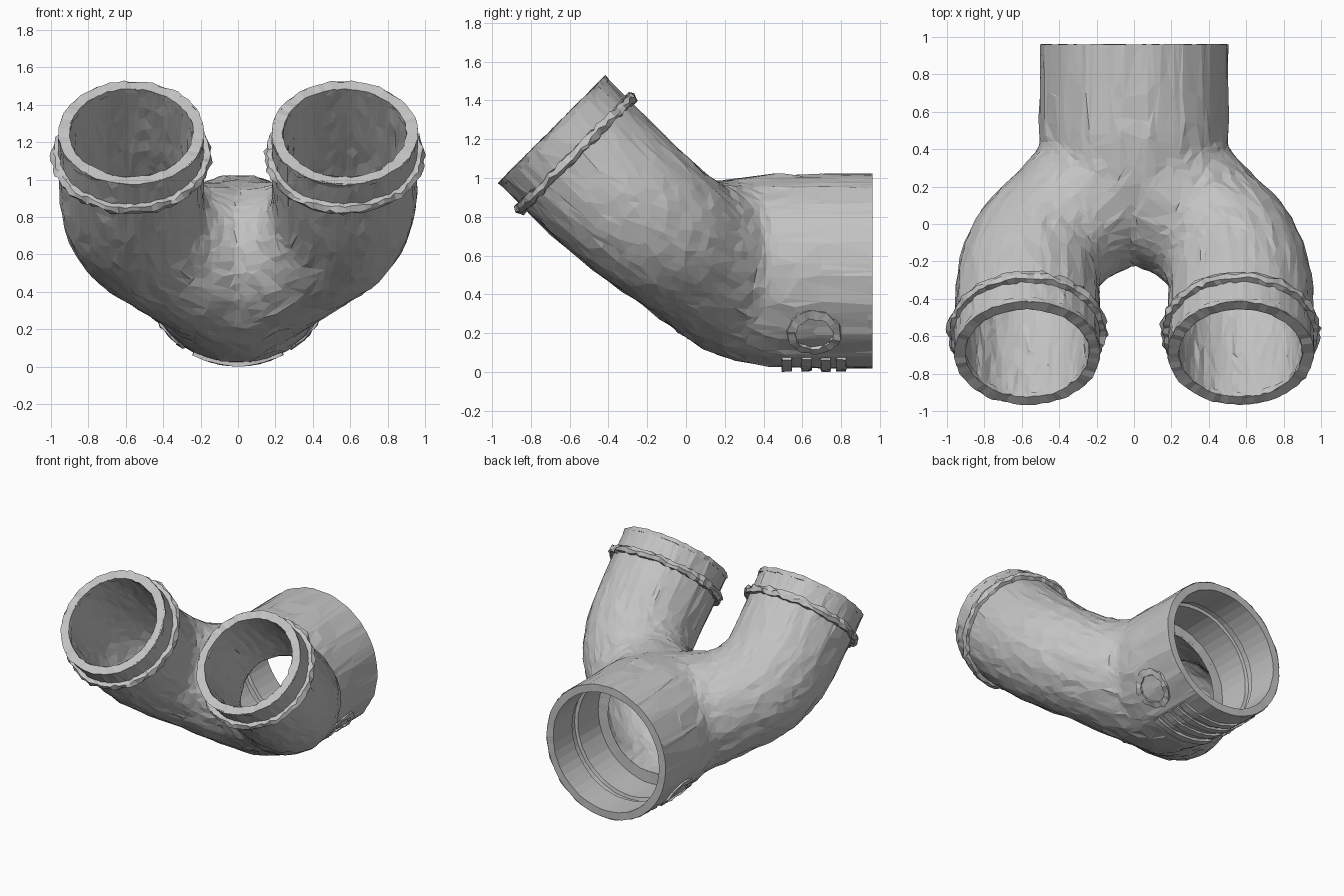
import bpy, bmesh, math, random
from mathutils import Matrix, Vector

random.seed(4)
cube = bpy.data.objects.get("Cube")
if cube:
    bpy.data.objects.remove(cube)

grey = bpy.data.materials.new("pipe_grey")
grey.use_nodes = True
COLOUR = (0.55, 0.55, 0.55, 1)
grey.diffuse_color = COLOUR
grey.node_tree.nodes["Principled BSDF"].inputs["Base Color"].default_value = COLOUR

# centre line of one branch: x, y, z, radius
PATH = [(0, 1.1, .52, .508), (0, .7, .52, .508), (0, .45, .525, .505), (.05, .29, .54, .48),
        (.2, .14, .58, .42), (.375, 0, .645, .373), (.51, -.14, .74, .378),
        (.565, -.3, .87, .388), (.57, -.45, 1.01, .392), (.57, -.9, 1.46, .392)]
MOUTH = Vector((0, -.69, 1.25))
MOUTH_DIR = Vector((0, -1, 1)).normalized()


def make_object(name, bm, fix_normals=True):
    mesh = bpy.data.meshes.new(name)
    if fix_normals:
        bmesh.ops.recalc_face_normals(bm, faces=bm.faces)
    bm.to_mesh(mesh)
    bm.free()
    ob = bpy.data.objects.new(name, mesh)
    bpy.context.collection.objects.link(ob)
    mesh.materials.append(grey)
    return ob


def jitter(bm, amount):
    for v in bm.verts:
        v.co += Vector([random.uniform(-amount, amount) for _ in range(3)])


def evaluated_mesh(ob):
    bpy.context.view_layer.update()
    return bpy.data.meshes.new_from_object(ob.evaluated_get(bpy.context.evaluated_depsgraph_get()))


def forked_skin(name, radius, back, ratio, inward=False):
    """Blended fork swept along both branches, with its three ends cut open."""
    curve = bpy.data.curves.new(name, 'CURVE')
    curve.dimensions = '3D'
    curve.bevel_depth = 1
    curve.bevel_resolution = 7
    curve.use_fill_caps = True
    for side in (1, -1):
        spline = curve.splines.new('BEZIER')
        spline.resolution_u = 4
        spline.bezier_points.add(len(PATH) - 1)
        for p, (x, y, z, r) in zip(spline.bezier_points, PATH):
            p.co = (side * x, y, z)
            p.radius = radius(r)
            p.handle_left_type = p.handle_right_type = 'AUTO'
    swept = bpy.data.objects.new(name, curve)
    bpy.context.collection.objects.link(swept)
    bm = bmesh.new()
    bm.from_mesh(evaluated_mesh(swept))
    bpy.data.objects.remove(swept)
    bmesh.ops.remove_doubles(bm, verts=bm.verts, dist=.0005)
    ob = make_object(name, bm)

    # fuse, soften the junction and reduce to irregular facets
    remesh = ob.modifiers.new("fuse", 'REMESH')
    remesh.mode = 'VOXEL'
    remesh.voxel_size = .03
    smooth = ob.modifiers.new("soften", 'SMOOTH')
    smooth.factor = .5
    smooth.iterations = 9
    ob.modifiers.new("facets", 'DECIMATE').ratio = ratio
    bm = bmesh.new()
    bm.from_mesh(evaluated_mesh(ob))
    bpy.data.objects.remove(ob)
    jitter(bm, .005)
    for point, normal in ((MOUTH, MOUTH_DIR), (Vector((0, back, 0)), Vector((0, 1, 0)))):
        bmesh.ops.bisect_plane(bm, geom=bm.verts[:] + bm.edges[:] + bm.faces[:],
                               plane_co=point, plane_no=normal, clear_outer=True)
    for face in bm.faces:
        face.smooth = False
        face.material_index = 0
    if inward:
        bmesh.ops.reverse_faces(bm, faces=bm.faces)
    return make_object(name, bm, False)


def lathe(name, profile, matrix, sides=48, closed=True, rough=0):
    """Revolve (radius, height) points about z, then place with the matrix."""
    bm = bmesh.new()
    rings = []
    for r, h in profile:
        rings.append([bm.verts.new((r * math.cos(a), r * math.sin(a), h))
                      for a in (2 * math.pi * i / sides for i in range(sides))])
    for a, b in list(zip(rings, rings[1:])) + ([(rings[-1], rings[0])] if closed else []):
        for i in range(sides):
            j = (i + 1) % sides
            bm.faces.new((a[i], a[j], b[j], b[i]))
    jitter(bm, rough)
    bm.transform(matrix)
    return make_object(name, bm, closed)


def facing(point, direction):
    return Matrix.Translation(point) @ Vector(direction).to_track_quat('Z', 'Y').to_matrix().to_4x4()


# outer wall and bore
forked_skin("pipe_outer_wall", lambda r: r, .96, .16)
forked_skin("pipe_bore", lambda r: min(r - .056, .37), .42, .2, inward=True)

# stepped socket with its seal groove, from the rear rim in to the ledge
socket = [(.5, .02), (.5, 0), (.445, 0), (.445, .23), (.468, .235),
          (.468, .29), (.445, .295), (.445, .54), (.36, .54)]
lathe("rear_socket", [(r, -h) for r, h in socket],
      facing((0, .96, .52), (0, 1, 0)), closed=False, rough=.002)

# raised rough bands below the mouths and round the mouth lips
for side, label in ((1, "left"), (-1, "right")):
    place = facing((side * .57, MOUTH.y, MOUTH.z), MOUTH_DIR)
    lathe(label + "_band", [(.375, -.2), (.415, -.2), (.428, -.175), (.415, -.15), (.375, -.15)],
          place, 72, rough=.01)
    lathe(label + "_lip", [(.33, -.03), (.388, -.03), (.391, 0), (.33, 0)],
          place, 64, rough=.005)

    # raised round mark low on the side of the socket
    a = math.radians(40)
    bm = bmesh.new()
    rings = [[], [], [], []]
    for i in range(28):
        t = 2 * math.pi * i / 28
        for ring, r, depth in zip(rings, (.095, .095, .14, .14), (.49, .514, .514, .49)):
            b = a + r * math.sin(t) / .5
            ring.append(bm.verts.new((-side * depth * math.cos(b), .66 + r * math.cos(t),
                                      .52 - depth * math.sin(b))))
    for k in range(4):
        for i in range(28):
            j = (i + 1) % 28
            bm.faces.new((rings[k][i], rings[k][j], rings[k - 1][j], rings[k - 1][i]))
    jitter(bm, .007)
    make_object(label + "_round_mark", bm)

# raised ribs across the underside of the socket
for n, y in enumerate((.52, .62, .72, .8)):
    bm = bmesh.new()
    last = None
    for i in range(15):
        a = math.radians(-28 + 4 * i)
        row = [bm.verts.new((r * math.sin(a), y + w, .52 - r * math.cos(a)))
               for r, w in ((.49, -.025), (.517, -.025), (.517, .025), (.49, .025))]
        if last:
            for k in range(4):
                bm.faces.new((last[k], last[k - 1], row[k - 1], row[k]))
        else:
            bm.faces.new(row)
        last = row
    bm.faces.new(last)
    jitter(bm, .003)
    make_object("underside_rib_%d" % (n + 1), bm)
